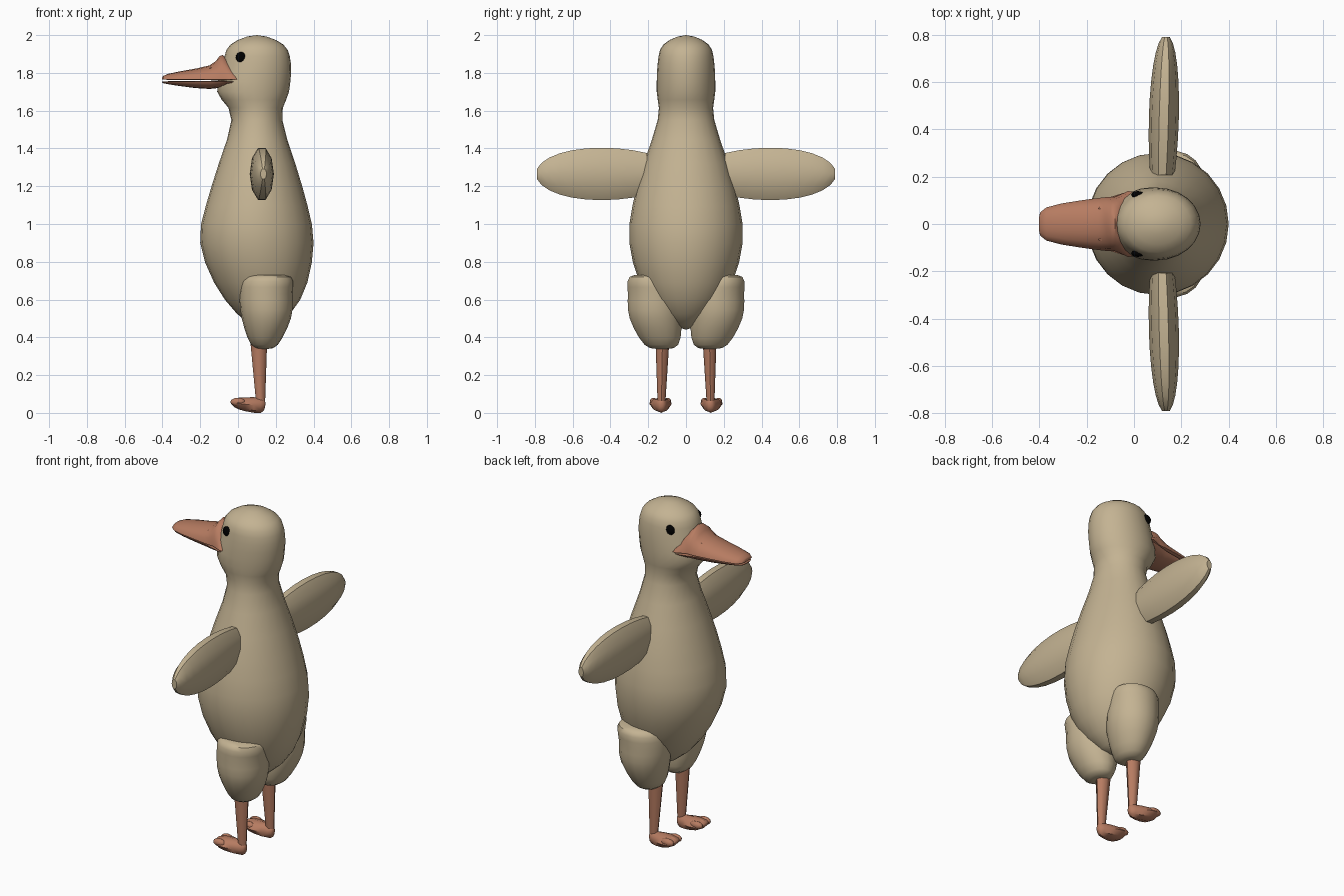
import bpy
import bmesh
from math import cos, sin, pi, radians, sqrt
from mathutils import Vector

cube = bpy.data.objects.get("Cube")
if cube:
    bpy.data.objects.remove(cube)


def material(name, *rgb):
    mat = bpy.data.materials.new(name)
    mat.use_nodes = True
    mat.diffuse_color = (*rgb, 1)
    shader = next(n for n in mat.node_tree.nodes if n.type == 'BSDF_PRINCIPLED')
    shader.inputs["Base Color"].default_value = (*rgb, 1)
    shader.inputs["Roughness"].default_value = 0.8
    return mat


DOWN = material("tan_down", 0.55, 0.45, 0.29)
SKIN = material("terracotta_skin", 0.47, 0.2, 0.12)
EYE = material("black_eye", 0, 0, 0)

# Directions of the two ring radii for each loft axis
AXIS_X, AXIS_Y, AXIS_Z = (Vector(row) for row in ((1, 0, 0), (0, 1, 0), (0, 0, 1)))
PLANES = {'X': (AXIS_Y, AXIS_Z), 'Y': (AXIS_X, AXIS_Z), 'Z': (AXIS_X, AXIS_Y)}


def finish(name, bm, mat, angle):
    """Turn a bmesh into a smooth-shaded object of one colour."""
    bmesh.ops.recalc_face_normals(bm, faces=bm.faces)
    mesh = bpy.data.meshes.new(name)
    bm.to_mesh(mesh)
    bm.free()
    mesh.materials.append(mat)
    part = bpy.data.objects.new(name, mesh)
    bpy.context.collection.objects.link(part)
    bpy.ops.object.select_all(action='DESELECT')
    part.select_set(True)
    bpy.context.view_layer.objects.active = part
    bpy.ops.object.shade_smooth_by_angle(angle=radians(angle))


def rounded(rings, steps=3):
    """Run a smooth curve through rings (centre, two radii) that close at both ends."""
    def beyond(ring):
        return Vector((*ring[:3], -ring[3], -ring[4]))

    knots = [Vector(ring) for ring in rings]
    knots = [beyond(knots[1]), *knots, beyond(knots[-2])]
    curve = []
    for a, b, c, d in zip(knots, knots[1:], knots[2:], knots[3:]):
        for step in range(steps):
            t = step / steps
            bend = (c - a) * t + (2 * a - 5 * b + 4 * c - d) * t**2
            curve.append(b + (bend + (3 * b - a - 3 * c + d) * t**3) / 2)
    return [*curve, knots[-2]]


def loft(name, axis, rings, sides, mat, side=1, above=1, below=1, angle=45):
    """Skin elliptical rings; above and below flatten either half of each ring."""
    u, v = PLANES[axis]
    bm = bmesh.new()
    loops = []
    for x, y, z, width, height in rings:
        loop = []
        for i in range(sides):
            turn = 2 * pi * i / sides
            lift = sin(turn) * (above if sin(turn) > 0 else below)
            point = Vector((x, y, z)) + u * width * cos(turn) + v * height * lift
            point.y *= side
            loop.append(bm.verts.new(point))
        loops.append(loop)
    for low, high in zip(loops, loops[1:]):
        for i in range(sides):
            j = (i + 1) % sides
            bm.faces.new((low[i], low[j], high[j], high[i]))
    bm.faces.new(loops[0])
    bm.faces.new(loops[-1])
    bmesh.ops.remove_doubles(bm, verts=bm.verts, dist=0.0001)
    finish(name, bm, mat, angle)


def ellipsoid(name, centre, radii, mat):
    bm = bmesh.new()
    bmesh.ops.create_uvsphere(bm, u_segments=12, v_segments=8, radius=1)
    bmesh.ops.scale(bm, vec=radii, verts=bm.verts)
    bmesh.ops.translate(bm, vec=centre, verts=bm.verts)
    finish(name, bm, mat, 60)


# Body, neck and head in one skin
body = [(0.14, 0, 0.44, 0, 0), (0.13, 0, 0.6, 0.2, 0.2), (0.1, 0, 0.9, 0.3, 0.3),
        (0.1, 0, 1.2, 0.24, 0.26), (0.1, 0, 1.55, 0.135, 0.15),
        (0.08, 0, 1.7, 0.19, 0.155), (0.1, 0, 1.85, 0.18, 0.15),
        (0.1, 0, 1.95, 0.14, 0.12), (0.1, 0, 2, 0, 0)]
loft("body", 'Z', rounded(body), 24, DOWN, angle=60)

# Bill: domed upper half and shallow lower half, parted by a thin gap
gape = 1.765
upper = [(-0.4, 0, gape, 0, 0), (-0.37, 0, gape, 0.07, 0.03), (-0.15, 0, gape, 0.11, 0.075),
         (-0.08, 0, gape, 0.115, 0.13), (0, 0, gape, 0.135, 0.02), (0.05, 0, gape, 0, 0)]
loft("upper_bill", 'X', rounded(upper), 16, SKIN, below=0.05)
gape -= 0.01
lower = [(-0.4, 0, gape, 0, 0), (-0.37, 0, gape, 0.06, 0.015), (-0.15, 0, gape, 0.1, 0.04),
         (0, 0, gape, 0.13, 0.01), (0.05, 0, gape, 0, 0)]
loft("lower_bill", 'X', rounded(lower), 16, SKIN, above=0.05)

# Wing: flat paddle following an ellipse, cut off inside the body
wing = []
for step in range(10):
    t = sin(radians(-32 + 12.4 * step))
    height = 0.145 * sqrt(1 - t * t) * (1 + t / 10)
    wing.append((0.125 + t / 100, 0.41 + 0.385 * t, 1.265, 0.4 * height + 0.005, height))

# Thigh: rounded cuff with a shelf on top
thigh = [(0.14, 0.13, 0.34, 0, 0), (0.14, 0.13, 0.36, 0.07, 0.09),
         (0.15, 0.16, 0.5, 0.13, 0.14), (0.15, 0.17, 0.63, 0.14, 0.14),
         (0.16, 0.2, 0.72, 0.12, 0.1), (0.16, 0.2, 0.73, 0, 0)]

# Shank tapers down to the heel; the foot widens to a raised front edge
shank = [(0.12, 0.13, 0.04, 0.023, 0.02), (0.11, 0.125, 0.37, 0.044, 0.036)]
foot = [(0.145, 0.13, 0.05, 0, 0), (0.12, 0.13, 0.04, 0.03, 0.04),
        (0, 0.135, 0.05, 0.06, 0.03), (-0.04, 0.135, 0.06, 0, 0)]

for label, side in (("left", -1), ("right", 1)):
    loft(label + "_wing", 'Y', wing, 10, DOWN, side, angle=35)
    loft(label + "_thigh", 'Z', rounded(thigh), 18, DOWN, side)
    loft(label + "_shank", 'Z', shank, 8, SKIN, side)
    loft(label + "_foot", 'X', rounded(foot), 8, SKIN, side)
    for toe, spread in (("inner", -1), ("middle", 0), ("outer", 1)):
        centre = (0, side * (0.135 + 0.037 * spread), 0.058)
        ellipsoid(f"{label}_{toe}_toe", centre, (0.04, 0.02, 0.022), SKIN)
    ellipsoid(label + "_eye", (0.016, side * 0.124, 1.883), (0.028, 0.015, 0.028), EYE)
    ellipsoid(label + "_nostril", (-0.13, side * 0.066, 1.825), (0.02, 0.008, 0.006), SKIN)
